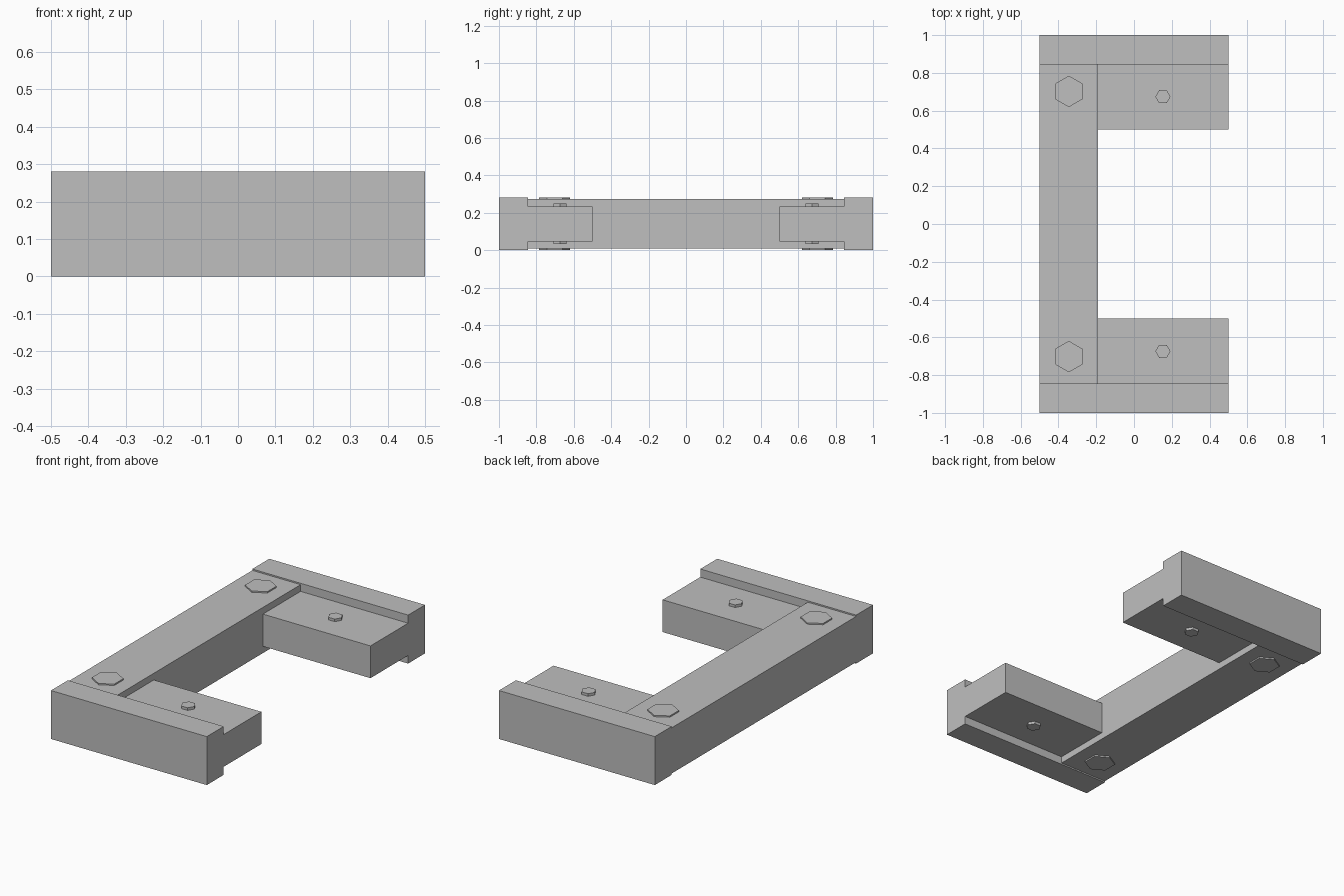
import bpy
import bmesh
from math import pi
from mathutils import Matrix

cube = bpy.data.objects.get("Cube")
if cube:
    bpy.data.objects.remove(cube, do_unlink=True)

HEIGHT = 0.281
MID = HEIGHT / 2

grey = bpy.data.materials.new("plain_grey")
grey.use_nodes = True
colour = (0.52, 0.52, 0.52, 1)
grey.diffuse_color = colour
grey.node_tree.nodes["Principled BSDF"].inputs["Base Color"].default_value = colour


def finish(name, bm):
    bmesh.ops.recalc_face_normals(bm, faces=bm.faces)
    mesh = bpy.data.meshes.new(name)
    bm.to_mesh(mesh)
    bm.free()
    mesh.materials.append(grey)
    obj = bpy.data.objects.new(name, mesh)
    bpy.context.collection.objects.link(obj)


def extrude_x(name, profile, x0, x1):
    """Solid with a constant (y, z) outline running along x."""
    bm = bmesh.new()
    face = bm.faces.new([bm.verts.new((x0, y, z)) for y, z in profile])
    ext = bmesh.ops.extrude_face_region(bm, geom=[face])["geom"]
    verts = [v for v in ext if isinstance(v, bmesh.types.BMVert)]
    bmesh.ops.translate(bm, verts=verts, vec=(x1 - x0, 0, 0))
    finish(name, bm)


def hex_bolt(name, x, y, radius, z0, z1, turn):
    """Hexagonal bolt passing through, with a head showing on both faces."""
    bm = bmesh.new()
    place = Matrix.Translation((x, y, (z0 + z1) / 2)) @ Matrix.Rotation(turn, 4, "Z")
    bmesh.ops.create_cone(bm, cap_ends=True, segments=6, radius1=radius,
                          radius2=radius, depth=z1 - z0, matrix=place)
    finish(name, bm)


# Long side bar, slightly thinner than the end pieces
extrude_x("side_bar", [(-0.845, 0.008), (0.845, 0.008),
                       (0.845, HEIGHT - 0.008), (-0.845, HEIGHT - 0.008)],
          -0.5, -0.19)

for side, label in ((-1, "front"), (1, "back")):
    # End block and the thinner arm reaching inward
    extrude_x(label + "_end_block",
              [(side * y, z) for y, z in ((0.845, 0), (1, 0), (1, HEIGHT), (0.845, HEIGHT))],
              -0.5, 0.5)
    extrude_x(label + "_arm",
              [(side * y, z) for y, z in ((0.5, 0.047), (0.845, 0.047),
                                          (0.845, HEIGHT - 0.047), (0.5, HEIGHT - 0.047))],
              -0.19, 0.5)
    # Large bolt in the bar, small bolt in the arm
    hex_bolt(label + "_large_bolt", -0.345, side * 0.702, 0.083, 0, HEIGHT, 0)
    hex_bolt(label + "_small_bolt", 0.153, side * 0.674, 0.04,
             0.032, HEIGHT - 0.032, pi / 6)
